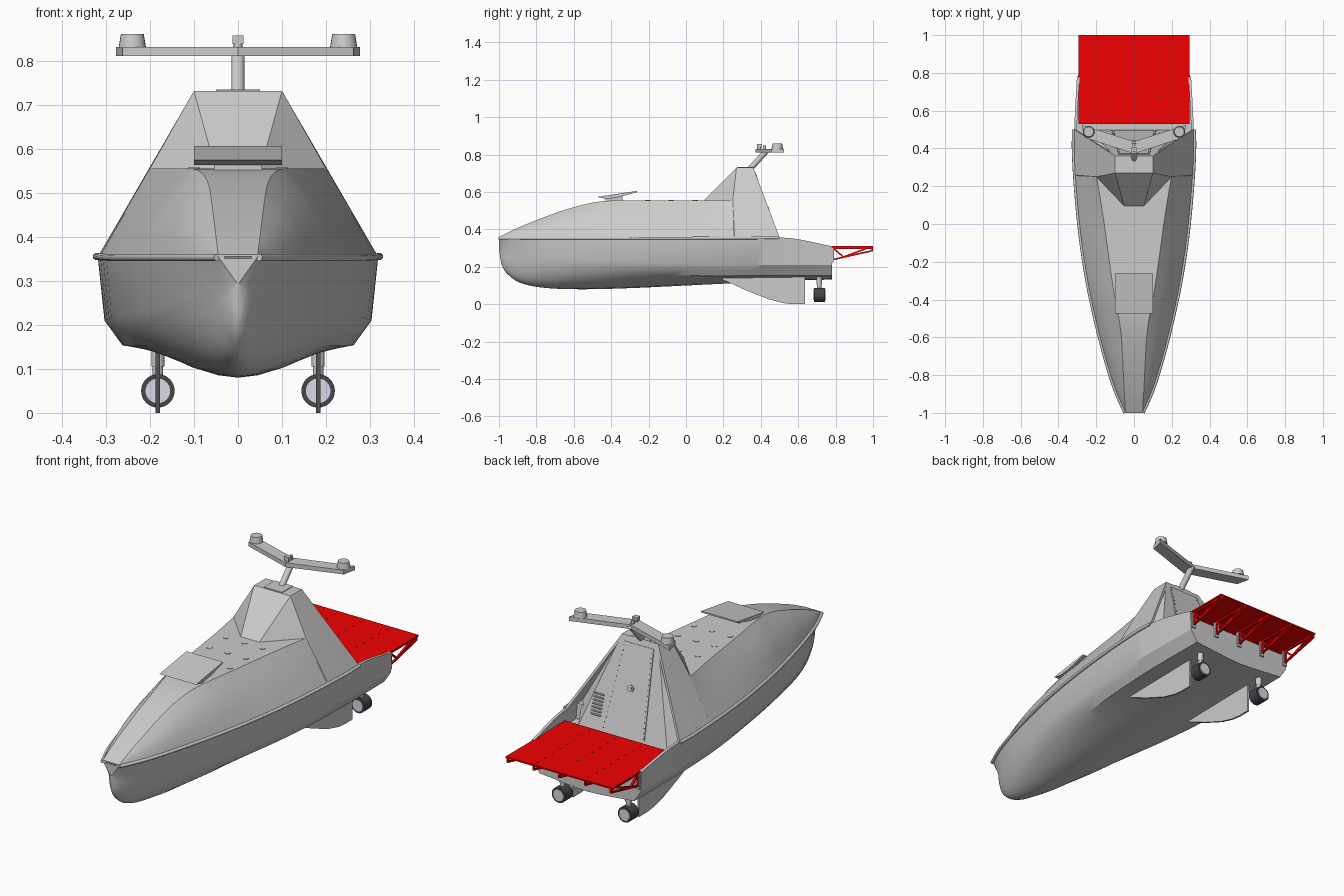
import bpy, bmesh, math
from mathutils import Vector, Matrix

if "Cube" in bpy.data.objects:
    bpy.data.objects.remove(bpy.data.objects["Cube"])

def material(name, col):
    m = bpy.data.materials.new(name)
    m.diffuse_color = col
    m.use_nodes = True
    m.node_tree.nodes["Principled BSDF"].inputs["Base Color"].default_value = m.diffuse_color
    return m
RED = material("red", (0.88, 0.0, 0.0, 1))
DARK = material("dark", (0.06, 0.06, 0.07, 1))
PALE = material("pale", (0.7, 0.7, 0.8, 1))

def finish(name, bm, mat=None, angle=30):
    bmesh.ops.recalc_face_normals(bm, faces=bm.faces)
    me = bpy.data.meshes.new(name)
    bm.to_mesh(me)
    bm.free()
    ob = bpy.data.objects.new(name, me)
    bpy.context.collection.objects.link(ob)
    me.shade_smooth()
    me.set_sharp_from_angle(angle=math.radians(angle))
    if mat:
        me.materials.append(mat)
    return ob

def loft(name, rings):
    bm = bmesh.new()
    R = [[bm.verts.new(p) for p in r] for r in rings]
    n = len(R[0])
    for a, b in zip(R, R[1:]):
        for i in range(n):
            bm.faces.new((a[i], a[(i + 1) % n], b[(i + 1) % n], b[i]))
    bm.faces.new(R[0])
    bm.faces.new(R[-1])
    return finish(name, bm)

def convex(name, half, mat=None):
    # convex solid from points mirrored over x
    bm = bmesh.new()
    for x, y, z in half:
        bm.verts.new((x, y, z))
        bm.verts.new((-x, y, z))
    bmesh.ops.convex_hull(bm, input=bm.verts)
    bmesh.ops.dissolve_limit(bm, angle_limit=0.03, verts=bm.verts, edges=bm.edges)
    return finish(name, bm, mat, 10)

def add_solid(bm, pa, pb):
    # solid between two matching outlines
    a = [bm.verts.new(p) for p in pa]
    b = [bm.verts.new(p) for p in pb]
    bm.faces.new(a)
    bm.faces.new(b)
    for i in range(len(a)):
        j = (i + 1) % len(a)
        bm.faces.new((a[i], a[j], b[j], b[i]))

def add_prism(bm, yz, x0, x1):
    add_solid(bm, [(x0, y, z) for y, z in yz], [(x1, y, z) for y, z in yz])

def solid(name, pa, pb):
    bm = bmesh.new()
    add_solid(bm, pa, pb)
    return finish(name, bm)

def prism(name, yz, x0, x1, mat=None):
    bm = bmesh.new()
    add_prism(bm, yz, x0, x1)
    return finish(name, bm, mat)

def rect(y0, y1, z0, z1):
    return [(y0, z0), (y1, z0), (y1, z1), (y0, z1)]

def rods(name, items, mat=None, seg=24):
    # round bars: start, end, radius, optional end radius
    bm = bmesh.new()
    for a, b, r1, *r2 in items:
        a, b = Vector(a), Vector(b)
        rot = (b - a).to_track_quat('Z', 'Y').to_matrix().to_4x4()
        bmesh.ops.create_cone(bm, cap_ends=True, segments=seg, radius1=r1, radius2=r2[0] if r2 else r1,
                              depth=(b - a).length, matrix=Matrix.Translation((a + b) / 2) @ rot)
    return finish(name, bm, mat)

def interp(rows, y):
    # smooth interpolation of table columns along y
    i = max(k for k in range(len(rows) - 1) if rows[k][0] <= y + 1e-6)
    a, b = rows[i], rows[i + 1]
    p, q = rows[max(i - 1, 0)], rows[min(i + 2, len(rows) - 1)]
    h = b[0] - a[0]
    t = (y - a[0]) / h
    out = []
    for c in range(1, len(a)):
        ma = (b[c] - p[c]) / (b[0] - p[0]) * h
        mb = (q[c] - a[c]) / (q[0] - a[0]) * h
        out.append((2*t**3 - 3*t*t + 1) * a[c] + (t**3 - 2*t*t + t) * ma
                   + (3*t*t - 2*t**3) * b[c] + (t**3 - t*t) * mb)
    return out

def ring(half, y):
    # half section running from one side of the centre line, mirrored
    return [(x, y, z) for x, z in half] + [(-x, y, z) for x, z in reversed(half) if x > 1e-6]

# hull table: y, sheer w/z, upper chine w/z, lower chine w/z, keel z
HULL = [(-1, .045, .355, .003, .296, .002, .293, .29),
        (-.985, .052, .355, .022, .290, .018, .25, .21),
        (-.95, .068, .355, .046, .283, .038, .205, .157),
        (-.88, .098, .355, .08, .272, .067, .172, .112),
        (-.75, .140, .355, .13, .257, .11, .152, .087),
        (-.55, .193, .355, .184, .24, .155, .148, .08),
        (-.3, .247, .355, .238, .227, .2, .149, .086),
        (0, .290, .355, .28, .217, .24, .15, .1),
        (.37, .318, .357, .302, .21, .26, .153, .118),
        (.56, .314, .353, .302, .21, .262, .153, .126),
        (.78, .302, .31, .297, .21, .26, .153, .132)]
ys = sorted({round(a[0] + (b[0] - a[0]) * k / 4, 4) for a, b in zip(HULL, HULL[1:]) for k in range(5)} | {.42, .43})
rings = []
for y in ys:
    ws, zs, wu, zu, wl, zl, zk = interp(HULL, y)
    deck = .28 if y > .425 else zs - .004
    hard = [(0, zk), (wl * .25, zk + .17 * (zl - zk)), (wl * .5, zk + .42 * (zl - zk)),
            (wl * .75, zk + .72 * (zl - zk)), (wl, zl), ((wl + wu) / 2, (zl + zu) / 2), (wu, zu)]
    # round bilge at the bow fading to hard chines aft
    f = min(1, max(0, (.3 - y) / .7))
    f = f * f * (3 - 2 * f)
    e = math.radians(78)
    half = []
    for k, (hx, hz) in enumerate(hard):
        t = e * k / 6
        rx = wu * math.sin(t) / math.sin(e)
        rz = zk + (zu - zk) * (1 - math.cos(t)) / (1 - math.cos(e))
        half.append((hx + f * (rx - hx), hz + f * (rz - hz)))
    half += [(ws, zs), (ws - .014, zs), (ws - .014, deck)]
    rings.append(ring(half, y))
loft("hull", rings)

# upper deck shell: y, top half width, top z, side bulge
DECK = [(-1, .045, .36, 0), (-.9, .051, .408, .004), (-.8, .056, .449, .008), (-.7, .061, .487, .012),
        (-.6, .067, .519, .013), (-.5, .08, .543, .012), (-.4, .1, .554, .01), (-.2, .13, .555, .006),
        (.05, .165, .555, .003), (.26, .2, .555, 0)]
rings = []
for k in range(64):
    y = -1 + 1.26 * k / 63
    ws, zs = interp(HULL, y)[:2]
    wt, zt, b = interp(DECK, y)
    side = [(ws + (wt - ws) * t + b * math.sin(math.pi * t), zs + (zt - zs) * t + b * math.sin(math.pi * t))
            for t in (0, .25, .5, .75, 1)]
    rings.append(ring(side, y))
loft("upper_deck", rings)

# cabin tower with sloping back and side skins
convex("cabin_tower", [(.05, .09, .55), (.2, .25, .555), (.1, .27, .731), (.1, .36, .731), (.315, .26, .357),
                       (.317, .36, .357), (.245, .498, .29), (.21, .3, .29)])
tri = [(.1, .36, .731), (.316, .5, .357), (.317, .35, .357)]
for s in (-1, 1):
    solid("tower_side_skin", [(s * x, y, z) for x, y, z in tri], [(s * (x - .01), y, z - .006) for x, y, z in tri])

def back(x, t, off=0):
    # point on the sloping back face, t from top to bottom
    return (x, .36 + .138 * t + .954 * off, .731 - .441 * t + .3 * off)
convex("rear_door", [back(w, t, o) for w, t in ((.082, .06), (.118, .97)) for o in (-.003, .004)])
rods("door_port", [(back(0, .5), back(0, .5, .01), .016), (back(0, .5), back(0, .5, .015), .008)])
rods("door_bolts", [(back(s * (.076 + .033 * k / 16), .1 + .85 * k / 16, .003),
                     back(s * (.076 + .033 * k / 16), .1 + .85 * k / 16, .0055), .0025)
                    for s in (-1, 1) for k in range(17)], DARK, 8)
rods("vent_louvres", [(back(.135, .64 + .035 * k, .001), back(.19, .64 + .035 * k, .001), .004)
                      for k in range(7)], None, 8)

# rub rail along the sheer
for s in (-1, 1):
    cu = bpy.data.curves.new("rub_rail", 'CURVE')
    cu.dimensions = '3D'
    cu.bevel_depth = .008
    cu.bevel_resolution = 3
    cu.use_fill_caps = True
    pts = [y for y in ys if y < .49] + [.5]
    sp = cu.splines.new('POLY')
    sp.points.add(len(pts) - 1)
    for p, y in zip(sp.points, pts):
        w, z = interp(HULL, y)[:2]
        p.co = (s * (w + .003), y, z - .002, 1)
    bpy.context.collection.objects.link(bpy.data.objects.new("rub_rail", cu))

# deck fittings and tilted panel
rods("deck_caps", [((x, y, .55), (x, y, .557), .014) for x in (-.1, 0, .1) for y in (.05, -.08, -.205)])
prism("tilted_panel", [(-.475, .574), (-.262, .606), (-.262, .599), (-.36, .572), (-.43, .563)], -.1, .1)
prism("panel_base", rect(-.43, -.34, .54, .575), -.055, .055)

# antenna mast, swept arms, receivers and camera
prism("mast_plate", rect(.275, .36, .725, .734), -.05, .05)
rods("mast", [((0, .335, .715), (0, .435, .825), .015)])
for s in (-1, 1):
    xy = [(0, .372), (s * .262, .458), (s * .277, .525), (0, .437)]
    solid("antenna_arm", [(x, y, .81) for x, y in xy], [(x, y, .831) for x, y in xy])
rods("receivers", [((s * .24, .488, .83), (s * .24, .488, .86), .031, .026) for s in (-1, 1)])
prism("camera", rect(.38, .405, .838, .857), -.013, .013)
rods("camera_stand", [((0, .39, .83), (0, .39, .84), .01), ((0, .42, .83), (0, .42, .85), .008)])

# skegs and thrusters
for s in (-1, 1):
    x = s * .182
    prism("skeg", [(.18, .15), (.2, .13), (.32, .075), (.44, .027), (.52, .006), (.57, 0), (.635, 0), (.635, .15)],
          x - .005, x + .005)
    rods("thruster_strut", [((x, .712, .085), (x, .712, .155), .012), ((x, .712, .105), (x, .712, .15), .015)])
    rods("thruster_ring", [((x, .684, .05), (x, .742, .05), .038)], DARK, 32)
    rods("thruster_face", [((x, .681, .05), (x, .745, .05), .028)], PALE, 32)

# red stern platform on five trusses
prism("platform", rect(.53, 1, .304, .311), -.295, .295, RED)
bm = bmesh.new()
grey = bmesh.new()
def beam(x, a, b, w=.008):
    a, b = Vector(a), Vector(b)
    d = (b - a).normalized() * w / 2
    n = Vector((-d.y, d.x))
    add_prism(bm, [a + n, a - n, b - n, b + n], x - .005, x + .005)
truss = [((.787, .235), (.787, .306)), ((.787, .239), (.996, .286)), ((.996, .283), (.996, .306)),
         ((.787, .3), (.996, .3)), ((.84, .252), (.97, .3)), ((.787, .3), (.84, .254))]
XS = [-.285, -.142, 0, .142, .285]
for x in XS:
    for a, b in truss:
        beam(x, a, b)
    add_prism(grey, rect(.775, .788, .222, .3), x - .011, x + .011)
finish("platform_trusses", bm, RED)
finish("transom_brackets", grey)
rods("platform_bolts", [((x, .56 + k * .058, .31), (x, .56 + k * .058, .3125), .004)
                        for x in XS[1:4] for k in range(8)], DARK, 8)
